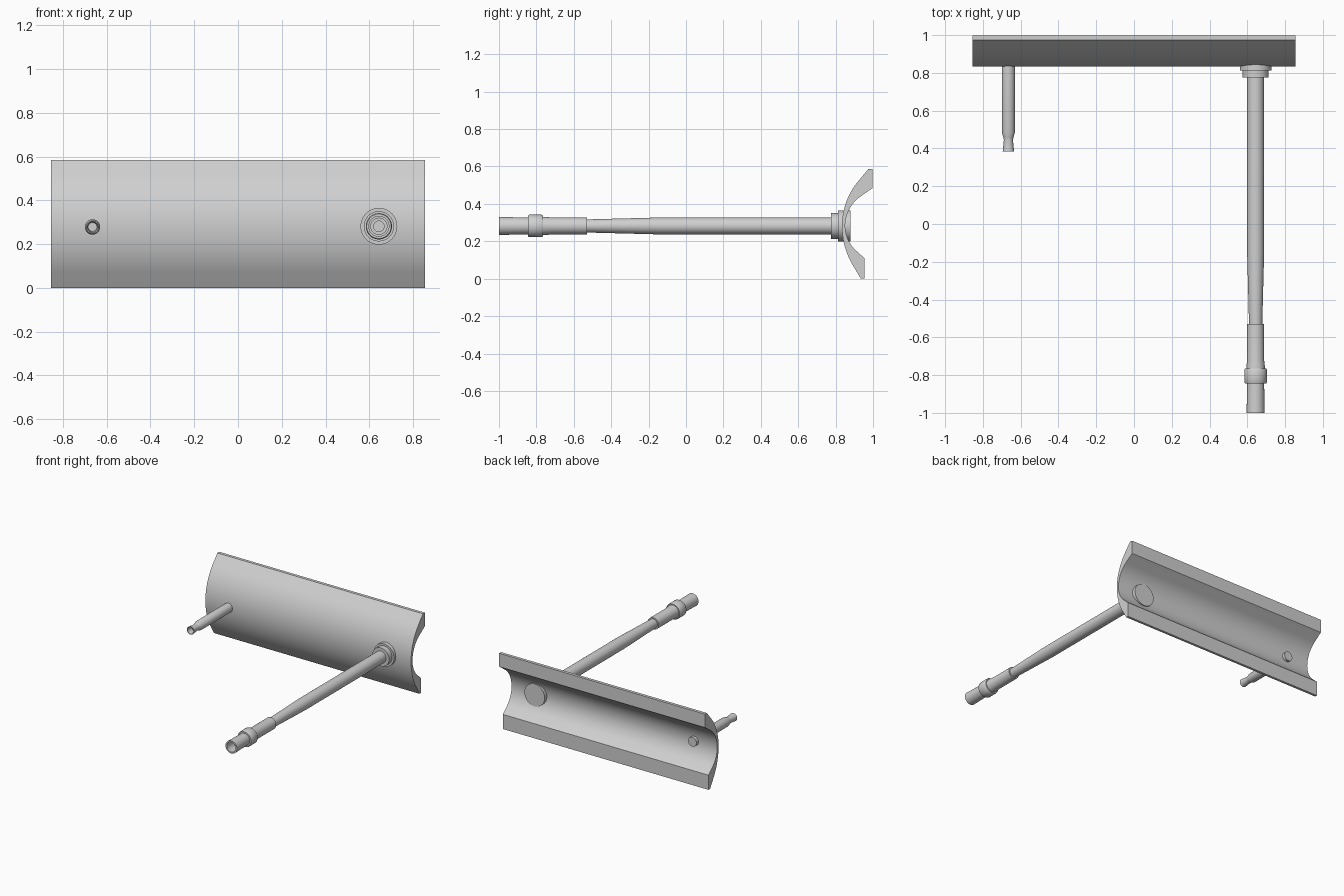
import bpy, bmesh, math

if "Cube" in bpy.data.objects:
    bpy.data.objects.remove(bpy.data.objects["Cube"])

grey = bpy.data.materials.new("plain grey")
grey.diffuse_color = (0.63, 0.63, 0.63, 1)
grey.use_nodes = True
grey.node_tree.nodes["Principled BSDF"].inputs["Base Color"].default_value = grey.diffuse_color


def make_object(name, bm):
    bmesh.ops.recalc_face_normals(bm, faces=bm.faces)
    mesh = bpy.data.meshes.new(name)
    bm.to_mesh(mesh)
    bm.free()
    mesh.materials.append(grey)
    obj = bpy.data.objects.new(name, mesh)
    bpy.context.collection.objects.link(obj)
    bpy.ops.object.select_all(action='DESELECT')
    obj.select_set(True)
    bpy.context.view_layer.objects.active = obj
    bpy.ops.object.shade_smooth_by_angle(angle=math.radians(30))
    return obj


def lathe(name, x, z, profile, sides=40):
    """Spin (y, radius) points about an axis parallel to y."""
    bm = bmesh.new()
    rings = []
    for y, r in profile:
        if r == 0:
            rings.append([bm.verts.new((x, y, z))] * sides)
        else:
            rings.append([bm.verts.new((x + r * math.cos(2 * math.pi * i / sides), y,
                                        z + r * math.sin(2 * math.pi * i / sides)))
                          for i in range(sides)])
    for a, b in zip(rings, rings[1:]):
        for i in range(sides):
            j = (i + 1) % sides
            bm.faces.new(list(dict.fromkeys((a[i], a[j], b[j], b[i]))))
    return make_object(name, bm)


def half_curve(y0, z0, y1, z1, degrees, n=14):
    """Arc from the nose (y0, z0), running into a straight tangent to (y1, z1)."""
    t = math.radians(degrees)
    side = 1 if z1 > z0 else -1
    r = (abs(z1 - z0) * math.tan(t) - (y1 - y0)) / (1 / math.cos(t) - 1)
    pts = [(y0 + r * (1 - math.cos(t * i / n)), z0 + side * r * math.sin(t * i / n))
           for i in range(n + 1)]
    return pts + [(y1, z1)]


# Curved panel: extruded section, thin at the nose, with flat rear rims
HALF, MID = 0.855, 0.282
section = half_curve(0.834, MID, 0.935, 0.0, 31)[::-1]
section += half_curve(0.834, MID, 0.975, 0.586, 40)[1:]
section += [(0.998, 0.586)]
section += half_curve(0.851, MID, 0.998, 0.485, 55)[::-1]
section += half_curve(0.851, MID, 0.954, 0.11, 48)[1:]
section += [(0.954, 0.0)]
bm = bmesh.new()
left = [bm.verts.new((-HALF, y, z)) for y, z in section]
right = [bm.verts.new((HALF, y, z)) for y, z in section]
bm.faces.new(left)
bm.faces.new(right[::-1])
for i in range(len(section)):
    j = (i + 1) % len(section)
    bm.faces.new((left[i], left[j], right[j], right[i]))
make_object("curved_panel", bm)

# Long rod: hollow tip, collar, sleeve, tapered shaft, stepped flange through the panel
lathe("long_rod", 0.644, MID, [
    (-0.80, 0), (-0.80, 0.024), (-0.92, 0.024), (-0.92, 0.037), (-1.0, 0.037),
    (-1.0, 0.048), (-0.845, 0.045), (-0.845, 0.056), (-0.838, 0.06), (-0.772, 0.06),
    (-0.765, 0.056), (-0.765, 0.049), (-0.745, 0.048), (-0.72, 0.045),
    (-0.53, 0.045), (-0.53, 0.035), (-0.15, 0.045), (0.775, 0.045),
    (0.775, 0.069), (0.813, 0.069), (0.813, 0.084), (0.879, 0.084), (0.879, 0)])

# Short rod: hollow flared tip, necked shaft, end showing behind the panel
lathe("short_rod", -0.665, 0.279, [
    (0.43, 0), (0.43, 0.02), (0.385, 0.025), (0.385, 0.03), (0.445, 0.024),
    (0.46, 0.027), (0.485, 0.035), (0.875, 0.035), (0.875, 0)])
